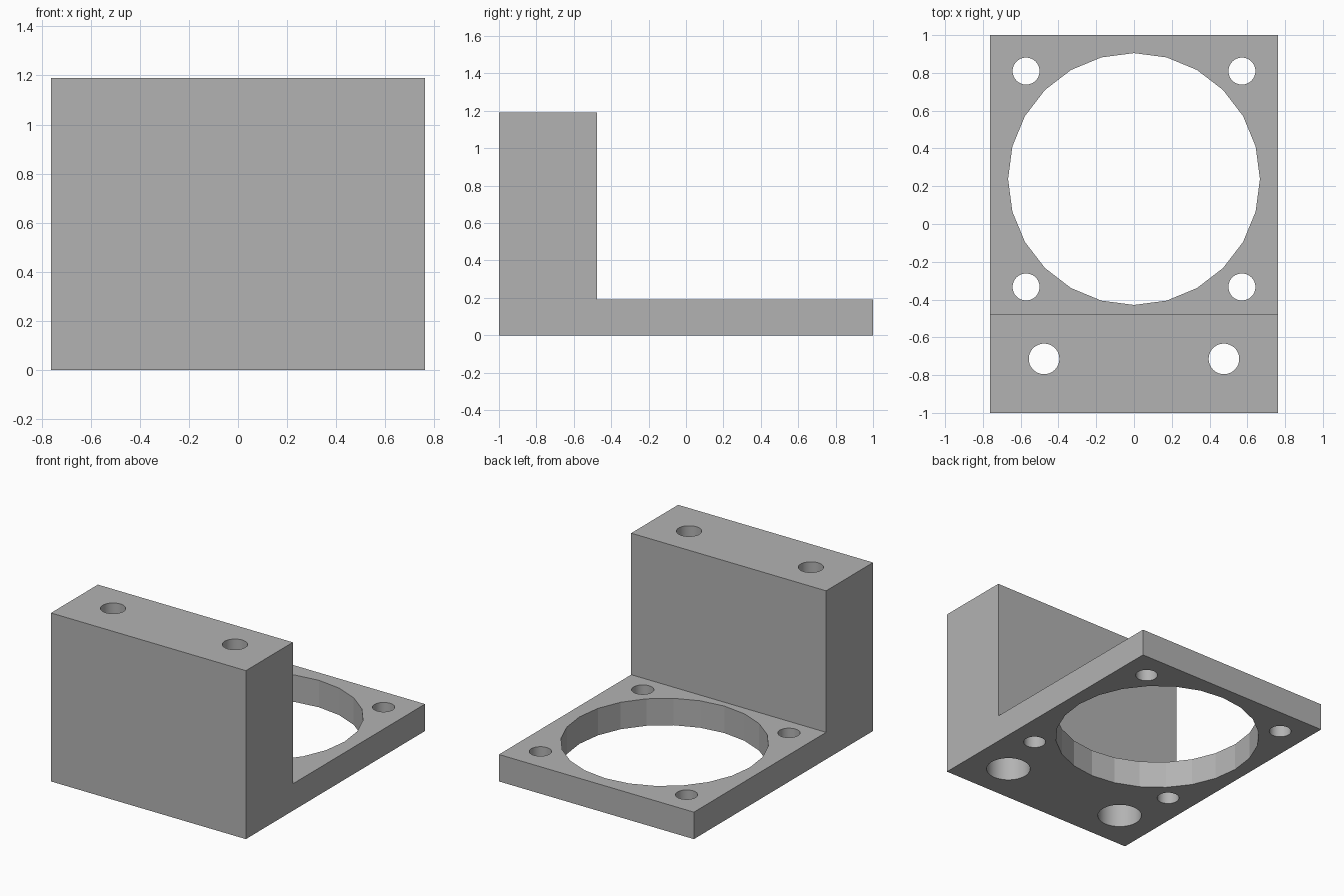
import bpy, bmesh, math

cube = bpy.data.objects.get("Cube")
if cube:
    bpy.data.objects.remove(cube, do_unlink=True)

# Dimensions
MM = 2 / 42                      # part is 42 units long
HALF_W = 16 * MM
HEIGHT, PLATE = 25 * MM, 4 * MM
BLOCK_Y = -1 + 11 * MM
FAN_Y = 5 * MM

grey = bpy.data.materials.new("plain_grey")
grey.use_nodes = True
colour = (0.45, 0.45, 0.45, 1)
grey.diffuse_color = colour
grey.node_tree.nodes["Principled BSDF"].inputs["Base Color"].default_value = colour


def add_object(name, bm):
    mesh = bpy.data.meshes.new(name)
    bmesh.ops.recalc_face_normals(bm, faces=bm.faces)
    bm.to_mesh(mesh)
    bm.free()
    mesh.materials.append(grey)
    obj = bpy.data.objects.new(name, mesh)
    bpy.context.collection.objects.link(obj)
    return obj


def drill(body, x, y, radius, bottom, top, sides=48):
    """Cut a vertical cylinder out of the body."""
    bm = bmesh.new()
    ring = [bm.verts.new((x + radius * math.cos(math.tau * i / sides),
                          y + radius * math.sin(math.tau * i / sides), bottom))
            for i in range(sides)]
    face = bm.faces.new(ring)
    ext = bmesh.ops.extrude_face_region(bm, geom=[face])
    bmesh.ops.translate(bm, vec=(0, 0, top - bottom),
                        verts=[v for v in ext["geom"] if isinstance(v, bmesh.types.BMVert)])
    cutter = add_object("hole_cutter", bm)
    cutter.hide_render = True
    mod = body.modifiers.new("hole", "BOOLEAN")
    mod.operation, mod.solver, mod.object = "DIFFERENCE", "EXACT", cutter
    bpy.context.view_layer.objects.active = body
    bpy.ops.object.modifier_apply(modifier=mod.name)
    bpy.data.objects.remove(cutter, do_unlink=True)


# L-shaped body: side profile extruded across the width
profile = [(-1, 0), (1, 0), (1, PLATE), (BLOCK_Y, PLATE), (BLOCK_Y, HEIGHT), (-1, HEIGHT)]
bm = bmesh.new()
side = bm.faces.new([bm.verts.new((-HALF_W, y, z)) for y, z in profile])
ext = bmesh.ops.extrude_face_region(bm, geom=[side])
bmesh.ops.translate(bm, vec=(2 * HALF_W, 0, 0),
                    verts=[v for v in ext["geom"] if isinstance(v, bmesh.types.BMVert)])
bracket = add_object("fan_bracket", bm)

# Large faceted opening in the plate
drill(bracket, 0, FAN_Y, 14 * MM, -0.1, PLATE + 0.1, sides=24)

for sx in (-1, 1):
    # Corner holes around the opening
    for sy in (-1, 1):
        drill(bracket, sx * 12 * MM, FAN_Y + sy * 12 * MM, 1.5 * MM, -0.1, PLATE + 0.1)
    # Mounting holes through the block, with wide bores from below
    drill(bracket, sx * 10 * MM, -1 + 6 * MM, 1.7 * MM, -0.1, HEIGHT + 0.1)
    drill(bracket, sx * 10 * MM, -1 + 6 * MM, 3 * MM, -0.1, HEIGHT - 5 * MM)

# Smooth the small holes, keep the large opening faceted
bpy.ops.object.select_all(action="DESELECT")
bracket.select_set(True)
bpy.context.view_layer.objects.active = bracket
bpy.ops.object.shade_smooth_by_angle(angle=math.radians(10))
